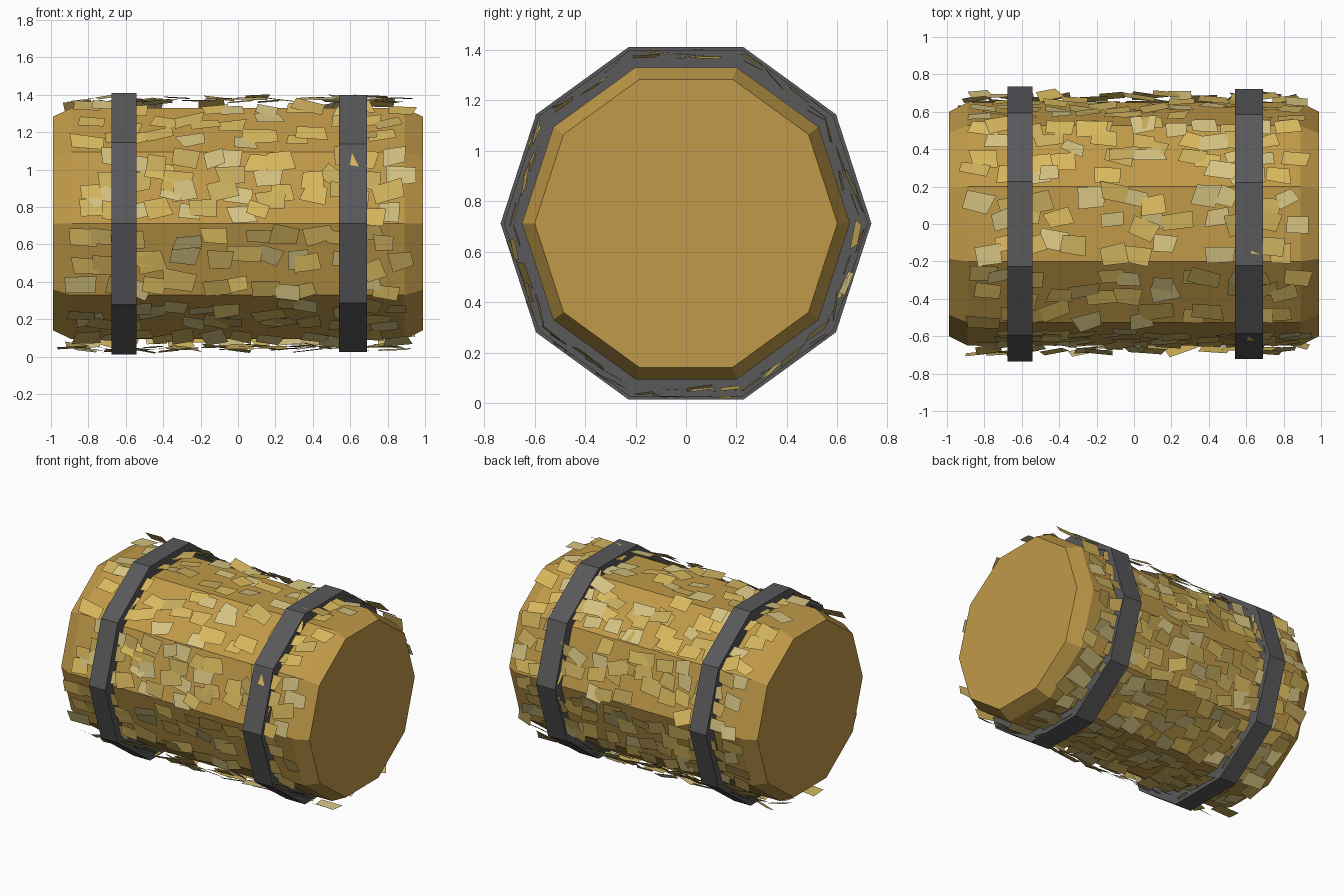
import bpy, bmesh, math, random
from mathutils import Vector, Matrix

random.seed(7)
cube = bpy.data.objects.get("Cube")
if cube:
    bpy.data.objects.remove(cube, do_unlink=True)

SIDES = 10
CENTRE = Vector((0, 0, 0.712))
STEP = 2 * math.pi / SIDES


def material(name, rgb):
    m = bpy.data.materials.new(name)
    m.use_nodes = True
    m.diffuse_color = (*rgb, 1)
    bsdf = next(n for n in m.node_tree.nodes if n.type == 'BSDF_PRINCIPLED')
    bsdf.inputs["Base Color"].default_value = (*rgb, 1)
    return m


hay = material("hay", (0.53, 0.32, 0.065))
iron = material("dark band", (0.10, 0.10, 0.105))
straws = [material("golden straw", (0.69, 0.48, 0.11)),
          material("pale straw", (0.66, 0.54, 0.22)),
          material("dull straw", (0.58, 0.42, 0.11))]


def finish(name, bm, mats):
    mesh = bpy.data.meshes.new(name)
    bm.to_mesh(mesh)
    bm.free()
    for m in mats:
        mesh.materials.append(m)
    obj = bpy.data.objects.new(name, mesh)
    obj.location = CENTRE
    bpy.context.collection.objects.link(obj)
    return obj


def lathe(name, profile, mat, closed=False):
    """Ten-sided solid around the x axis from (x, radius) pairs."""
    bm = bmesh.new()
    rings = [[bm.verts.new((x, r * math.cos(i * STEP), r * math.sin(i * STEP)))
              for i in range(SIDES)] for x, r in profile]
    pairs = list(zip(rings, rings[1:]))
    if closed:
        pairs.append((rings[-1], rings[0]))
    else:
        bm.faces.new(rings[0])
        bm.faces.new(rings[-1])
    for a, b in pairs:
        for i in range(SIDES):
            j = (i + 1) % SIDES
            bm.faces.new((a[i], a[j], b[j], b[i]))
    bmesh.ops.recalc_face_normals(bm, faces=bm.faces)
    return finish(name, bm, [mat])


# Bale with chamfered ends
lathe("bale_body", [(-0.99, 0.6), (-0.89, 0.65), (0.89, 0.65), (0.99, 0.6)], hay)

# Two binding bands
for name, x0, x1, r in (("right_band", -0.675, -0.543, 0.735),
                        ("left_band", 0.54, 0.69, 0.722)):
    lathe(name, [(x0, 0.64), (x0, r), (x1, r), (x1, 0.64)], iron, closed=True)

# Loose straw flakes hovering over every side of the bale
bm = bmesh.new()
COLUMNS = 13
for side in range(SIDES):
    turn = Matrix.Rotation((side + 0.5) * STEP, 4, 'X')
    rows = random.choice((3, 4, 4))
    for col in range(COLUMNS):
        for row in range(rows):
            if random.random() < 0.12:
                continue
            x = -0.89 + 1.78 * (col + random.uniform(0.1, 0.9)) / (COLUMNS - 1 + 1)
            t = -0.2 + 0.4 * (row + random.uniform(0.2, 0.8)) / rows
            frame = (turn @ Matrix.Translation((x, random.uniform(0.65, 0.68), t))
                     @ Matrix.Rotation(random.gauss(0, 0.17), 4, 'Y')
                     @ Matrix.Rotation(random.gauss(0, 0.09), 4, 'Z')
                     @ Matrix.Rotation(random.gauss(0, 0.1), 4, 'X'))
            length = random.uniform(0.055, 0.085)
            width = random.uniform(0.04, 0.055)
            corners = []
            for sx, sz in ((-1, -1), (-1, 1), (1, 1), (1, -1)):
                p = Vector((sx * length * random.uniform(0.75, 1.2), 0,
                            sz * width * random.uniform(0.75, 1.2)))
                q = frame @ p
                q.x = max(-1, min(1, q.x))
                corners.append(bm.verts.new(q))
            face = bm.faces.new(corners)
            face.normal_update()
            outward = turn @ Vector((0, 1, 0))
            if face.normal.dot(outward) < 0:
                face.normal_flip()
            face.material_index = random.choices(range(3), (4, 3, 3))[0]
finish("straw_flakes", bm, straws)
